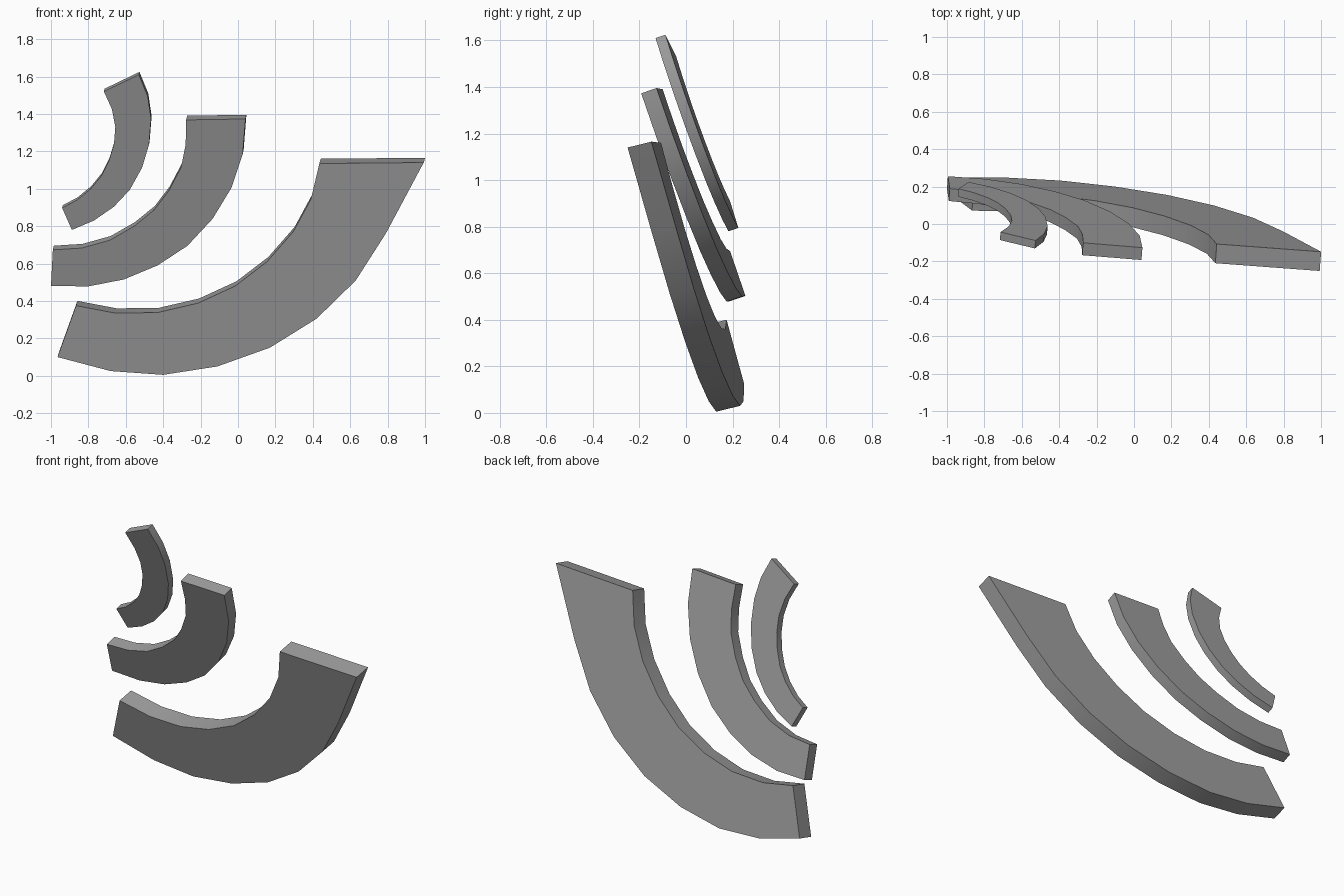
import bpy
import bmesh
from mathutils import Vector

if "Cube" in bpy.data.objects:
    bpy.data.objects.remove(bpy.data.objects["Cube"])

# Single grey material
GREY = (0.33, 0.33, 0.33, 1.0)
grey = bpy.data.materials.new("plain grey")
grey.use_nodes = True
grey.diffuse_color = GREY
grey.node_tree.nodes["Principled BSDF"].inputs["Base Color"].default_value = GREY


def arc_slab(name, plane, thickness, outer, inner):
    """Curved band lying on the leaning plane y = a + b*x + c*z, thickened backwards."""
    a, b, c = plane
    back = Vector((-b, 1.0, -c)).normalized() * thickness

    bm = bmesh.new()

    def rail(points, offset):
        return [bm.verts.new(Vector((x, a + b * x + c * z, z)) + offset) for x, z in points]

    # Four rails: front outer, front inner, back inner, back outer
    zero = Vector((0, 0, 0))
    rails = [rail(outer, zero), rail(inner, zero), rail(inner, back), rail(outer, back)]

    # Skin between neighbouring rails, then close both ends
    for k in range(4):
        r, s = rails[k], rails[(k + 1) % 4]
        for i in range(len(outer) - 1):
            bm.faces.new((r[i], r[i + 1], s[i + 1], s[i]))
    bm.faces.new([r[0] for r in rails])
    bm.faces.new([r[-1] for r in rails])
    bmesh.ops.recalc_face_normals(bm, faces=bm.faces)

    mesh = bpy.data.meshes.new(name)
    bm.to_mesh(mesh)
    bm.free()
    mesh.materials.append(grey)
    obj = bpy.data.objects.new(name, mesh)
    bpy.context.collection.objects.link(obj)

    # Smooth curved rims, sharp borders
    bpy.ops.object.select_all(action='DESELECT')
    obj.select_set(True)
    bpy.context.view_layer.objects.active = obj
    bpy.ops.object.shade_smooth_by_angle(angle=0.52)
    return obj


# Large lower band
arc_slab(
    "large_arc", (0.102, -0.072, -0.247), 0.106,
    outer=[(-0.965, 0.10), (-0.68, 0.025), (-0.40, 0.005), (-0.11, 0.05), (0.17, 0.15),
           (0.42, 0.305), (0.63, 0.51), (0.79, 0.76), (0.993, 1.14)],
    inner=[(-0.866, 0.375), (-0.655, 0.335), (-0.43, 0.338), (-0.215, 0.388), (-0.015, 0.48),
           (0.155, 0.61), (0.295, 0.77), (0.39, 0.945), (0.435, 1.135)])

# Middle band
arc_slab(
    "middle_arc", (0.276, -0.076, -0.339), 0.070,
    outer=[(-1.0, 0.48), (-0.80, 0.478), (-0.61, 0.515), (-0.43, 0.59), (-0.27, 0.695),
           (-0.135, 0.84), (-0.035, 1.005), (0.025, 1.185), (0.04, 1.373)],
    inner=[(-0.99, 0.673), (-0.835, 0.683), (-0.685, 0.725), (-0.555, 0.80), (-0.45, 0.885),
           (-0.37, 0.99), (-0.305, 1.113), (-0.28, 1.235), (-0.277, 1.368)])

# Small upper band
arc_slab(
    "small_arc", (0.385, -0.075, -0.345), 0.045,
    outer=[(-0.888, 0.78), (-0.77, 0.83), (-0.663, 0.904), (-0.578, 0.995), (-0.513, 1.112),
           (-0.476, 1.235), (-0.465, 1.374), (-0.483, 1.495), (-0.53, 1.61)],
    inner=[(-0.94, 0.897), (-0.86, 0.94), (-0.787, 1.00), (-0.73, 1.07), (-0.69, 1.15),
           (-0.663, 1.24), (-0.656, 1.33), (-0.674, 1.425), (-0.717, 1.52)])
